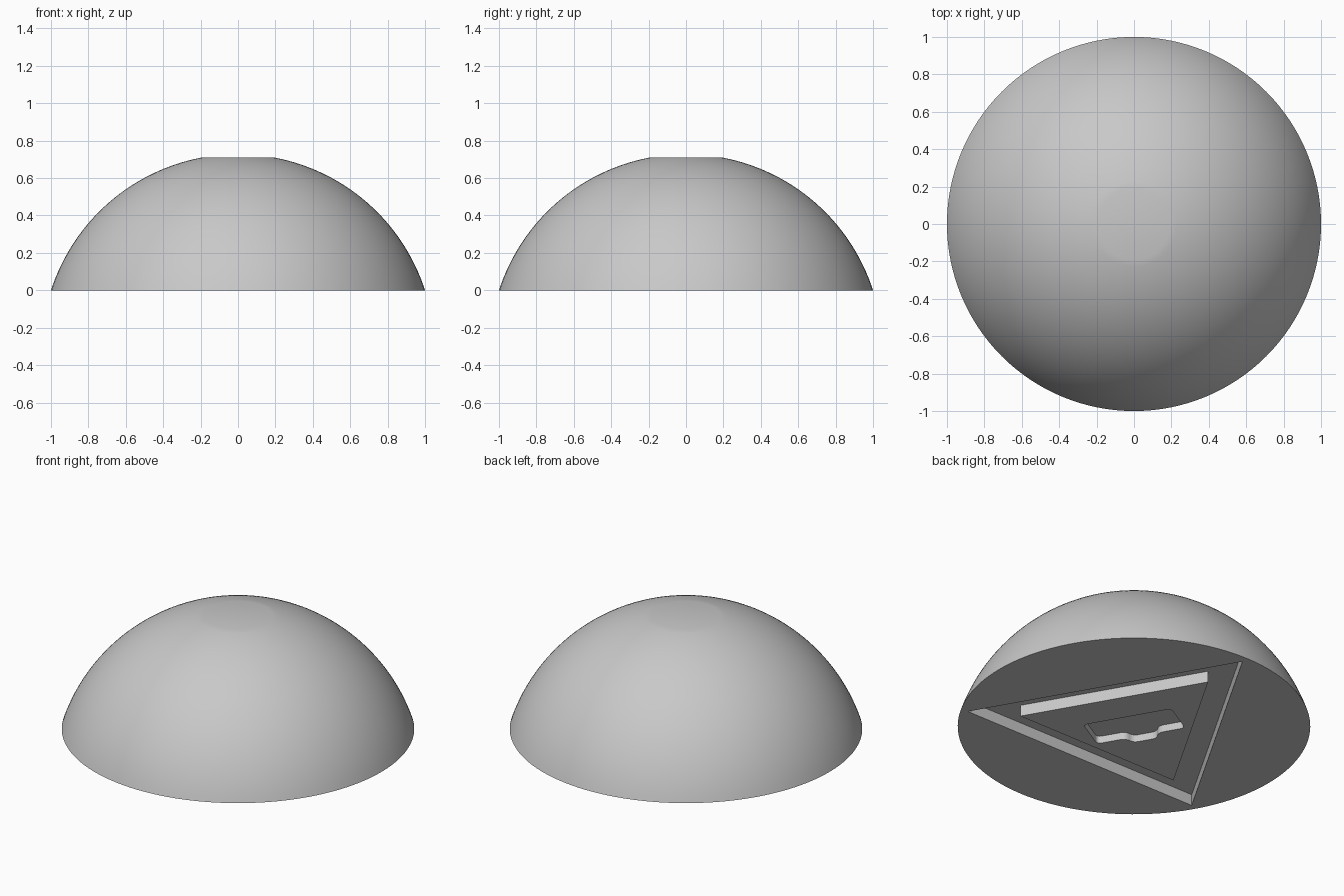
import bpy, bmesh
from math import pi, sin, cos, asin, sqrt, radians
from mathutils import Vector, Matrix

if "Cube" in bpy.data.objects:
    bpy.data.objects.remove(bpy.data.objects["Cube"], do_unlink=True)

DROP = 0.323                     # sphere centre lies this far below the base
RADIUS = sqrt(1 + DROP ** 2)
TOP = 0.71
GROOVE_DEPTH, POCKET_DEPTH = 0.07, 0.045

grey = bpy.data.materials.new("light_grey")
grey.use_nodes = True
colour = (0.58, 0.58, 0.58, 1)
grey.diffuse_color = colour
grey.node_tree.nodes["Principled BSDF"].inputs["Base Color"].default_value = colour


def make_object(name, bm):
    bmesh.ops.recalc_face_normals(bm, faces=bm.faces)
    mesh = bpy.data.meshes.new(name)
    bm.to_mesh(mesh)
    bm.free()
    mesh.materials.append(grey)
    obj = bpy.data.objects.new(name, mesh)
    bpy.context.collection.objects.link(obj)
    return obj


def rounded(points, radius, steps=6):
    """Round the corners of a closed outline with short curves."""
    result = []
    for i, corner in enumerate(points):
        p = Vector(corner)
        a = p + (Vector(points[i - 1]) - p).normalized() * radius
        b = p + (Vector(points[(i + 1) % len(points)]) - p).normalized() * radius
        for k in range(steps + 1):
            t = k / steps
            result.append(a * (1 - t) ** 2 + p * 2 * t * (1 - t) + b * t * t)
    return result


def prism(name, outline, bottom, top):
    bm = bmesh.new()
    low = [bm.verts.new((x, y, bottom)) for x, y in outline]
    high = [bm.verts.new((x, y, top)) for x, y in outline]
    bm.faces.new(low)
    bm.faces.new(high)
    for i in range(len(low)):
        bm.faces.new((low[i - 1], low[i], high[i], high[i - 1]))
    return make_object(name, bm)


def triangle_frame(name, outer, inner, bottom, top):
    """Closed three-sided ring used to cut the groove."""
    bm = bmesh.new()
    loops = []
    for r, z in ((outer, bottom), (outer, top), (inner, top), (inner, bottom)):
        angles = [radians(90 + 120 * k) for k in range(3)]
        loops.append([bm.verts.new((r * cos(a), r * sin(a), z)) for a in angles])
    for j in range(4):
        for i in range(3):
            bm.faces.new((loops[j - 1][i - 1], loops[j - 1][i], loops[j][i], loops[j][i - 1]))
    return make_object(name, bm)


def cut(target, cutter):
    cutter.hide_render = True
    mod = target.modifiers.new("cut", 'BOOLEAN')
    mod.operation, mod.solver, mod.object = 'DIFFERENCE', 'EXACT', cutter
    bpy.context.view_layer.objects.active = target
    bpy.ops.object.modifier_apply(modifier=mod.name)
    bpy.data.objects.remove(cutter, do_unlink=True)


# Dome: lathed spherical cap with a small flat crown
SEGMENTS, RINGS = 128, 32
bm = bmesh.new()
start, end = asin(DROP / RADIUS), asin((TOP + DROP) / RADIUS)
rings = []
for j in range(RINGS + 1):
    lat = start + (end - start) * j / RINGS
    r, z = RADIUS * cos(lat), RADIUS * sin(lat) - DROP
    rings.append([bm.verts.new((r * cos(2 * pi * i / SEGMENTS), r * sin(2 * pi * i / SEGMENTS), z))
                  for i in range(SEGMENTS)])
for low, high in zip(rings, rings[1:]):
    for i in range(SEGMENTS):
        bm.faces.new((low[i - 1], low[i], high[i], high[i - 1]))
bm.faces.new(rings[0])
bm.faces.new(rings[-1])
dome = make_object("dome", bm)

# Triangular groove in the underside
cut(dome, triangle_frame("groove_cutter", 0.957, 0.655, -0.1, GROOVE_DEPTH))

# Central pocket: rounded rectangle with a tapered tab facing one groove corner
outline = [(0.112, 0.265), (0.112, -0.265), (-0.117, -0.265), (-0.117, -0.095),
           (-0.173, -0.065), (-0.173, 0.075), (-0.117, 0.105), (-0.117, 0.265)]
pocket = prism("pocket_cutter", rounded(outline, 0.03), -0.1, POCKET_DEPTH)
pocket.data.transform(Matrix.Rotation(radians(30), 4, 'Z'))
cut(dome, pocket)

# Smooth dome, crisp edges
bpy.ops.object.select_all(action='DESELECT')
dome.select_set(True)
bpy.context.view_layer.objects.active = dome
bpy.ops.object.shade_smooth_by_angle(angle=radians(30))
